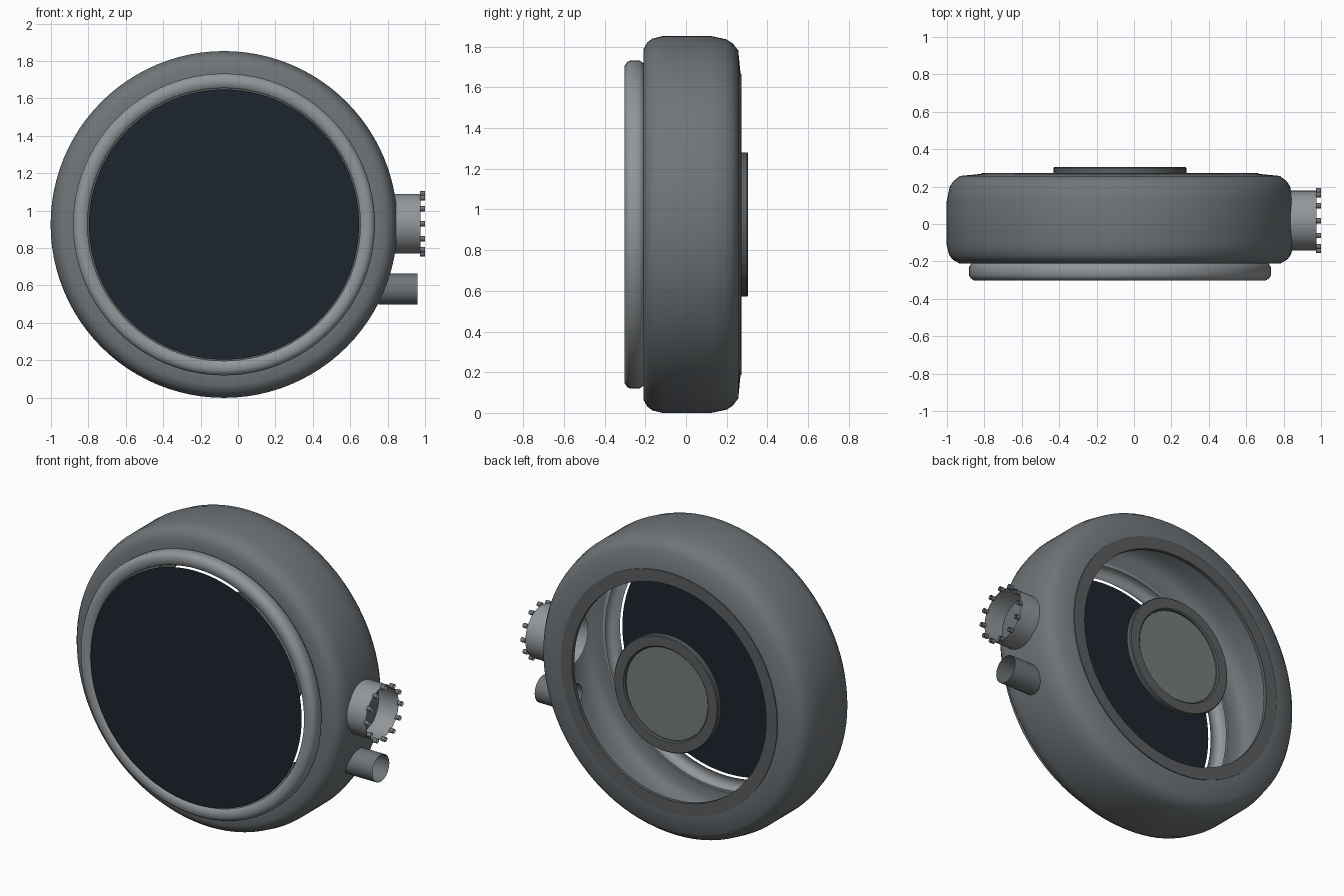
import bpy, bmesh, math
from mathutils import Matrix, Vector

if "Cube" in bpy.data.objects:
    bpy.data.objects.remove(bpy.data.objects["Cube"])

CX, CZ = -0.075, 0.926   # axis of the round case


def material(name, col):
    m = bpy.data.materials.new(name)
    m.diffuse_color = (*col, 1)
    m.use_nodes = True
    m.node_tree.nodes["Principled BSDF"].inputs["Base Color"].default_value = m.diffuse_color
    return m


dark_glass = material("dark_glass", (0.012, 0.018, 0.026))
dark_grey = material("dark_grey", (0.10, 0.11, 0.115))
case_grey = material("case_grey", (0.16, 0.178, 0.19))
cover_grey = material("cover_grey", (0.187, 0.2, 0.2))
light_grey = material("light_grey", (0.29, 0.31, 0.325))


def finish(name, bm, mat=None, angle=40):
    bmesh.ops.remove_doubles(bm, verts=bm.verts, dist=1e-5)
    bmesh.ops.recalc_face_normals(bm, faces=bm.faces)
    me = bpy.data.meshes.new(name)
    bm.to_mesh(me)
    bm.free()
    ob = bpy.data.objects.new(name, me)
    bpy.context.collection.objects.link(ob)
    if mat:
        me.materials.append(mat)
    bpy.ops.object.select_all(action='DESELECT')
    bpy.context.view_layer.objects.active = ob
    ob.select_set(True)
    bpy.ops.object.shade_smooth_by_angle(angle=math.radians(angle))
    return ob


def lathe(name, profile, mat=None, closed=False, axis='Y', centre=(CX, 0, CZ), steps=96, angle=40):
    """Revolve (radius, position along axis) points round the Y or X axis."""
    bm = bmesh.new()
    c = Vector(centre)
    rings = []
    for r, h in profile:
        ring = []
        for i in range(steps):
            a = 2 * math.pi * i / steps
            u, v = r * math.cos(a), r * math.sin(a)
            ring.append(bm.verts.new(c + Vector((u, h, v) if axis == 'Y' else (h, u, v))))
        rings.append(ring)
    pairs = list(zip(rings, rings[1:]))
    if closed:
        pairs.append((rings[-1], rings[0]))
    for a, b in pairs:
        for i in range(steps):
            j = (i + 1) % steps
            bm.faces.new((a[i], a[j], b[j], b[i]))
    return finish(name, bm, mat, angle)


def disc(name, radius, y, mat=None):
    bm = bmesh.new()
    bmesh.ops.create_circle(bm, cap_ends=True, segments=96, radius=radius,
                            matrix=Matrix.Translation((CX, y, CZ)) @ Matrix.Rotation(math.pi / 2, 4, 'X'))
    return finish(name, bm, mat)


# case shell, open at front and back
lathe("case", [(0.775, -0.205), (0.86, -0.21), (0.895, -0.19), (0.914, -0.165), (0.927, -0.11),
               (0.927, 0.12), (0.91, 0.2), (0.89, 0.23), (0.855, 0.257), (0.74, 0.268)],
      case_grey, angle=60)

# flat rim around the back opening
lathe("back_rim", [(0.74, 0.262), (0.74, 0.273), (0.665, 0.273), (0.665, 0.25)], dark_grey)

# bezel and display, with a fine gap between them
lathe("bezel", [(0.729, -0.288), (0.737, -0.3), (0.78, -0.302), (0.798, -0.29), (0.807, -0.275),
                (0.807, -0.23), (0.79, -0.205), (0.77, -0.205)], light_grey, angle=60)
disc("display_glass", 0.722, -0.302, dark_glass)

# sensor on the back
lathe("sensor_ring", [(0.355, 0.272), (0.355, 0.3), (0.35, 0.305), (0.29, 0.305), (0.283, 0.298),
                      (0.283, 0.272)], dark_grey, closed=True)
disc("sensor_cover", 0.281, 0.29, cover_grey)

# crown tube with open-ended grip studs
crown = (0, 0.018, 0.93)
lathe("crown", [(0.16, 0.77), (0.16, 0.975)], light_grey, axis='X', centre=crown, steps=48)
bm = bmesh.new()
for i in range(12):
    a = 2 * math.pi * i / 12
    pos = (0.986, crown[1] + 0.16 * math.cos(a), crown[2] + 0.16 * math.sin(a))
    bmesh.ops.create_cone(bm, cap_ends=False, segments=12, radius1=0.014, radius2=0.014, depth=0.028,
                          matrix=Matrix.Translation(pos) @ Matrix.Rotation(math.pi / 2, 4, 'Y'))
finish("crown_studs", bm, case_grey)

# side button tube
lathe("side_button", [(0.083, 0.75), (0.083, 0.96)], case_grey, axis='X', centre=(0, 0.025, 0.58), steps=32)
